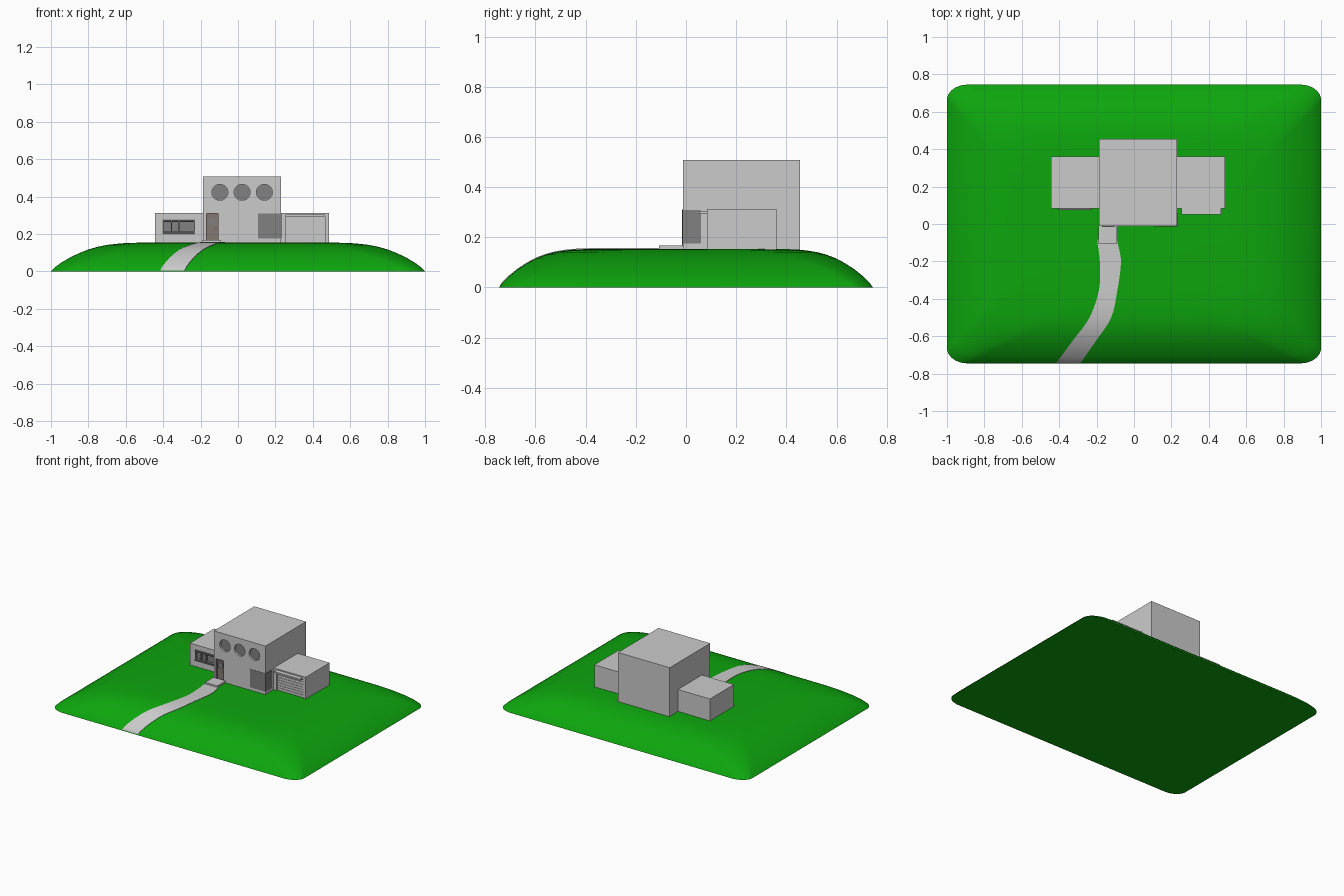
import bpy, bmesh
from math import cos, sin, pi
from mathutils import Vector

if "Cube" in bpy.data.objects:
    bpy.data.objects.remove(bpy.data.objects["Cube"])


def material(name, rgb):
    m = bpy.data.materials.new(name)
    m.diffuse_color = (*rgb, 1)
    m.use_nodes = True
    m.node_tree.nodes["Principled BSDF"].inputs["Base Color"].default_value = m.diffuse_color
    return m


GREEN = material("grass", (0.004, 0.38, 0.004))
DARK = material("dark_glass", (0.22, 0.22, 0.22))
BROWN = material("door_tone", (0.23, 0.19, 0.175))


def mesh_object(name, verts, faces, mat=None):
    me = bpy.data.meshes.new(name)
    me.from_pydata(verts, [], faces)
    bm = bmesh.new()
    bm.from_mesh(me)
    bmesh.ops.recalc_face_normals(bm, faces=bm.faces)
    bm.to_mesh(me)
    bm.free()
    ob = bpy.data.objects.new(name, me)
    bpy.context.collection.objects.link(ob)
    if mat:
        me.materials.append(mat)
    return ob


def smooth(ob):
    bpy.ops.object.select_all(action='DESELECT')
    ob.select_set(True)
    bpy.context.view_layer.objects.active = ob
    bpy.ops.object.shade_smooth_by_angle(angle=pi / 5)


def box(name, x0, x1, y0, y1, z0, z1, mat=None):
    v = [(x, y, z) for x in (x0, x1) for y in (y0, y1) for z in (z0, z1)]
    f = [(0, 1, 3, 2), (4, 6, 7, 5), (0, 4, 5, 1), (2, 3, 7, 6), (0, 2, 6, 4), (1, 5, 7, 3)]
    return mesh_object(name, v, f, mat)


def disc(name, x, z, r, y0, y1, mat=None, n=32):
    ring = [(x + r * cos(2 * pi * i / n), z + r * sin(2 * pi * i / n)) for i in range(n)]
    v = [(a, y, b) for y in (y0, y1) for a, b in ring]
    f = [(i, (i + 1) % n, n + (i + 1) % n, n + i) for i in range(n)]
    f += [tuple(range(n)), tuple(range(n, 2 * n))]
    ob = mesh_object(name, v, f, mat)
    smooth(ob)
    return ob


def cut(target, cutter):
    """Carve a recess into a wall and drop the cutter."""
    mod = target.modifiers.new("recess", 'BOOLEAN')
    mod.operation, mod.object, mod.solver = 'DIFFERENCE', cutter, 'EXACT'
    bpy.context.view_layer.objects.active = target
    bpy.ops.object.modifier_apply(modifier=mod.name)
    bpy.data.objects.remove(cutter)


# Hill: stacked rounded-rectangle rings following an (inset, height) profile
PROFILE = [(0, 0), (.02, .021), (.05, .043), (.1, .073), (.15, .097), (.2, .117),
           (.25, .131), (.3, .141), (.35, .147), (.4, .151), (.5, .154)]
DEPTH = 0.745


def hill_height(y):
    d = 1 - abs(y) / DEPTH
    for (d0, z0), (d1, z1) in zip(PROFILE, PROFILE[1:]):
        if d <= d1:
            return z0 + (z1 - z0) * (d - d0) / (d1 - d0)
    return PROFILE[-1][1]


verts, faces, steps = [], [], 10
count = 4 * (steps + 1)
for d, z in PROFILE:
    s, r = 1 - d, 0.11 + 0.5 * d
    for q, (sx, sy) in enumerate(((1, 1), (-1, 1), (-1, -1), (1, -1))):
        for i in range(steps + 1):
            a = (q + i / steps) * pi / 2
            verts.append((sx * (s - r) + r * cos(a), (sy * (s - r) + r * sin(a)) * DEPTH, z))
for k in range(len(PROFILE) - 1):
    for i in range(count):
        j = (i + 1) % count
        faces.append((k * count + i, k * count + j, (k + 1) * count + j, (k + 1) * count + i))
faces += [tuple(range(count)), tuple(range(len(verts) - count, len(verts)))]
smooth(mesh_object("grass_hill", verts, faces, GREEN))

# Winding path: smoothed (y, left x, right x) stations draped over the hill
STATIONS = [Vector(p) for p in ((-.08, -.19, -.09), (-.1, -.195, -.088), (-.2, -.183, -.07),
            (-.35, -.187, -.088), (-.5, -.238, -.122), (-.62, -.325, -.2), (-.742, -.415, -.285))]
rows = []
ext = [STATIONS[0]] + STATIONS + [STATIONS[-1]]
for a, b, c, e in zip(ext, ext[1:], ext[2:], ext[3:]):
    for i in range(8):
        t = i / 8
        rows.append(0.5 * (2 * b + (c - a) * t + (2 * a - 5 * b + 4 * c - e) * t ** 2
                           + (3 * b - a - 3 * c + e) * t ** 3))
rows.append(STATIONS[-1])
verts, faces = [], []
for y, xl, xr in rows:
    top = hill_height(y) + 0.003
    low = max(0, top - 0.012)
    verts += [(xl, y, top), (xr, y, top), (xr, y, low), (xl, y, low)]
for k in range(len(rows) - 1):
    for i in range(4):
        j = (i + 1) % 4
        faces.append((4 * k + i, 4 * k + j, 4 * k + 4 + j, 4 * k + 4 + i))
n = len(verts)
faces += [(0, 1, 2, 3), (n - 4, n - 3, n - 2, n - 1)]
smooth(mesh_object("path", verts, faces))

# House blocks and doorstep
main = box("main_block", -.187, .23, -.012, .455, .14, .508)
left = box("left_wing", -.445, -.187, .083, .36, .14, .313)
garage = box("garage_block", .23, .487, .083, .36, .14, .313)
box("doorstep", -.19, -.092, -.107, -.01, .145, .168)

# Three round upper windows, set into the wall
for i in range(3):
    x = -.097 + .119 * i
    cut(main, disc("cutter", x, .4225, .043, -.05, .004))
    disc(f"round_window_{i + 1}", x, .4225, .0425, .002, .012, DARK)

# Corner window wrapping the front right edge
box("corner_window", .106, .232, -.014, .06, .176, .308, DARK)

# Recessed front door with porthole, frame and knob
cut(main, box("cutter", -.17, -.104, -.05, .004, .16, .31))
box("front_door", -.169, -.105, .0, .01, .161, .309, BROWN)
for x in (-.17, -.107):
    box("door_jamb", x, x + .004, -.015, .006, .162, .31, BROWN)
box("door_lintel", -.17, -.103, -.015, .006, .306, .311, BROWN)
disc("door_porthole", -.137, .267, .021, -.008, .005, DARK, 24)
disc("door_knob", -.117, .228, .004, -.012, .005, None, 12)

# Left wing window: panes set behind a projecting frame
cut(left, box("cutter", -.4, -.233, .05, .098, .2, .276))
box("window_panes", -.399, -.234, .095, .105, .201, .275, DARK)
for x, w in ((-.403, .005), (-.358, .004), (-.318, .004), (-.236, .005)):
    box("window_upright", x, x + w, .079, .1, .2, .275, DARK)
for z in (.198, .208, .264, .273):
    box("window_rail", -.403, -.231, .076, .1, z, z + .004, DARK)

# Recessed garage door of horizontal slats, under a hood
cut(garage, box("cutter", .253, .466, .05, .097, .13, .295))
box("garage_door", .254, .465, .092, .105, .14, .295)
for i in range(7):
    z = .158 + i * .019
    box(f"garage_slat_{i + 1}", .256, .463, .089, .1, z, z + .016)
box("garage_hood", .255, .464, .052, .1, .294, .305)
